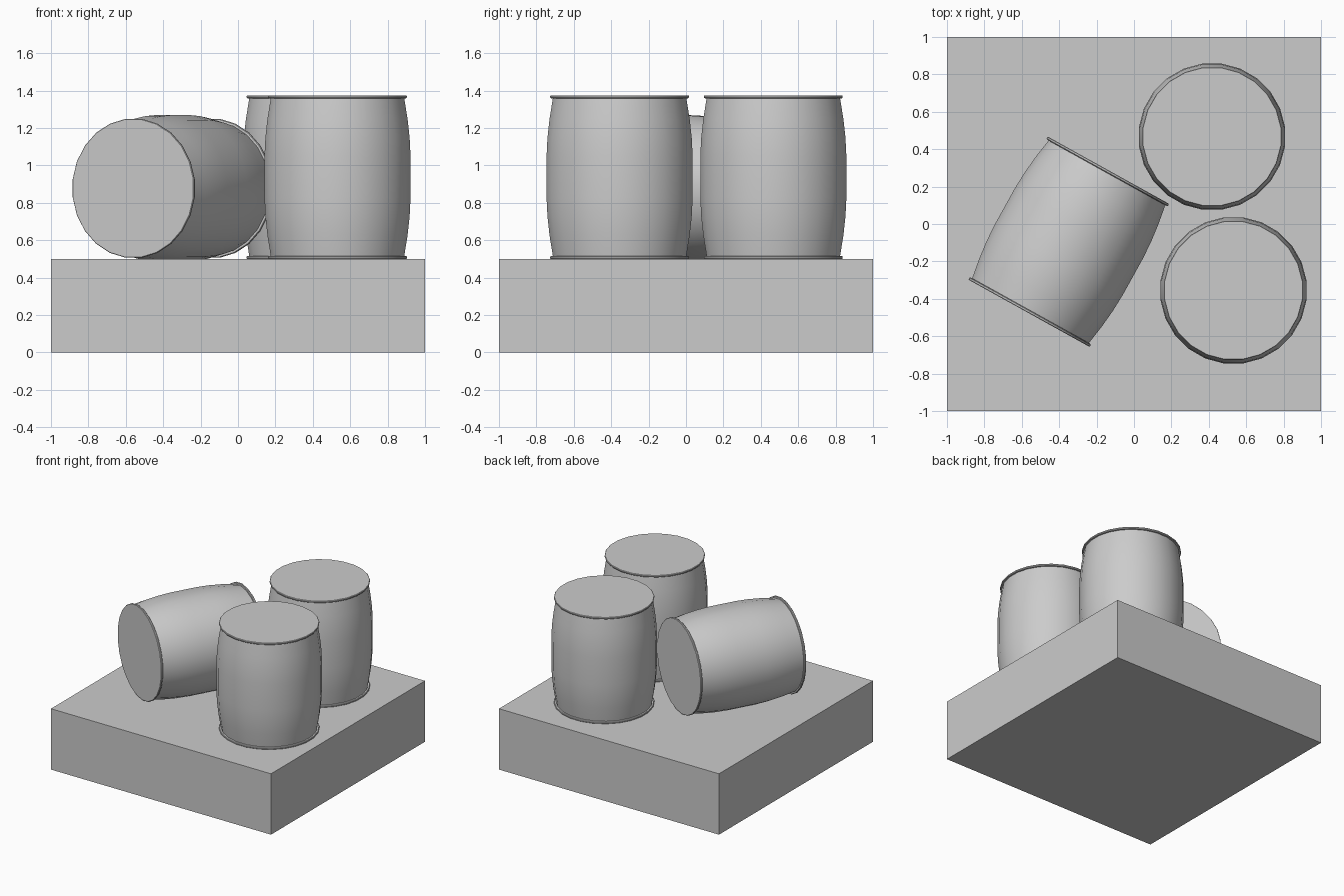
import bpy, math

if "Cube" in bpy.data.objects:
    bpy.data.objects.remove(bpy.data.objects["Cube"])

SIDES = 24
HALF = 0.4375  # half the barrel height

# Half profile (radius, height above the middle), mirrored for the lower half
UPPER = [(0.394, 0.0), (0.394, 0.11), (0.389, 0.21), (0.378, 0.31), (0.360, 0.421),
         (0.371, 0.422), (0.374, 0.426), (0.374, 0.434), (0.371, HALF)]
PROFILE = [(r, -h) for r, h in reversed(UPPER[1:])] + UPPER


def barrel(name, location, rotation=(0, 0, 0)):
    """Revolve the stave profile and close both ends with flat lids."""
    verts = []
    for r, h in PROFILE:
        for i in range(SIDES):
            a = 2 * math.pi * (i + 0.5) / SIDES
            verts.append((r * math.cos(a), r * math.sin(a), h))
    faces = []
    for k in range(len(PROFILE) - 1):
        for i in range(SIDES):
            j = (i + 1) % SIDES
            lo, hi = k * SIDES, (k + 1) * SIDES
            faces.append((lo + i, lo + j, hi + j, hi + i))
    top = (len(PROFILE) - 1) * SIDES
    faces.append(tuple(range(SIDES - 1, -1, -1)))
    faces.append(tuple(range(top, top + SIDES)))
    mesh = bpy.data.meshes.new(name)
    mesh.from_pydata(verts, [], faces)
    obj = bpy.data.objects.new(name, mesh)
    bpy.context.collection.objects.link(obj)
    obj.location = location
    obj.rotation_euler = rotation
    bpy.ops.object.select_all(action='DESELECT')
    obj.select_set(True)
    bpy.context.view_layer.objects.active = obj
    bpy.ops.object.shade_smooth_by_angle(angle=math.radians(30))
    return obj


# Square ground block
bpy.ops.mesh.primitive_cube_add(size=1, location=(0, 0, 0.25))
base = bpy.context.object
base.name = "base_block"
base.scale = (2, 2, 0.5)

# Two standing barrels and one lying on its side
barrel("front_barrel", (0.532, -0.355, 0.5 + HALF))
barrel("back_barrel", (0.417, 0.467, 0.5 + HALF))
barrel("lying_barrel", (-0.349, -0.095, 0.878),
       (-math.pi / 2, 0, math.radians(-29)))
